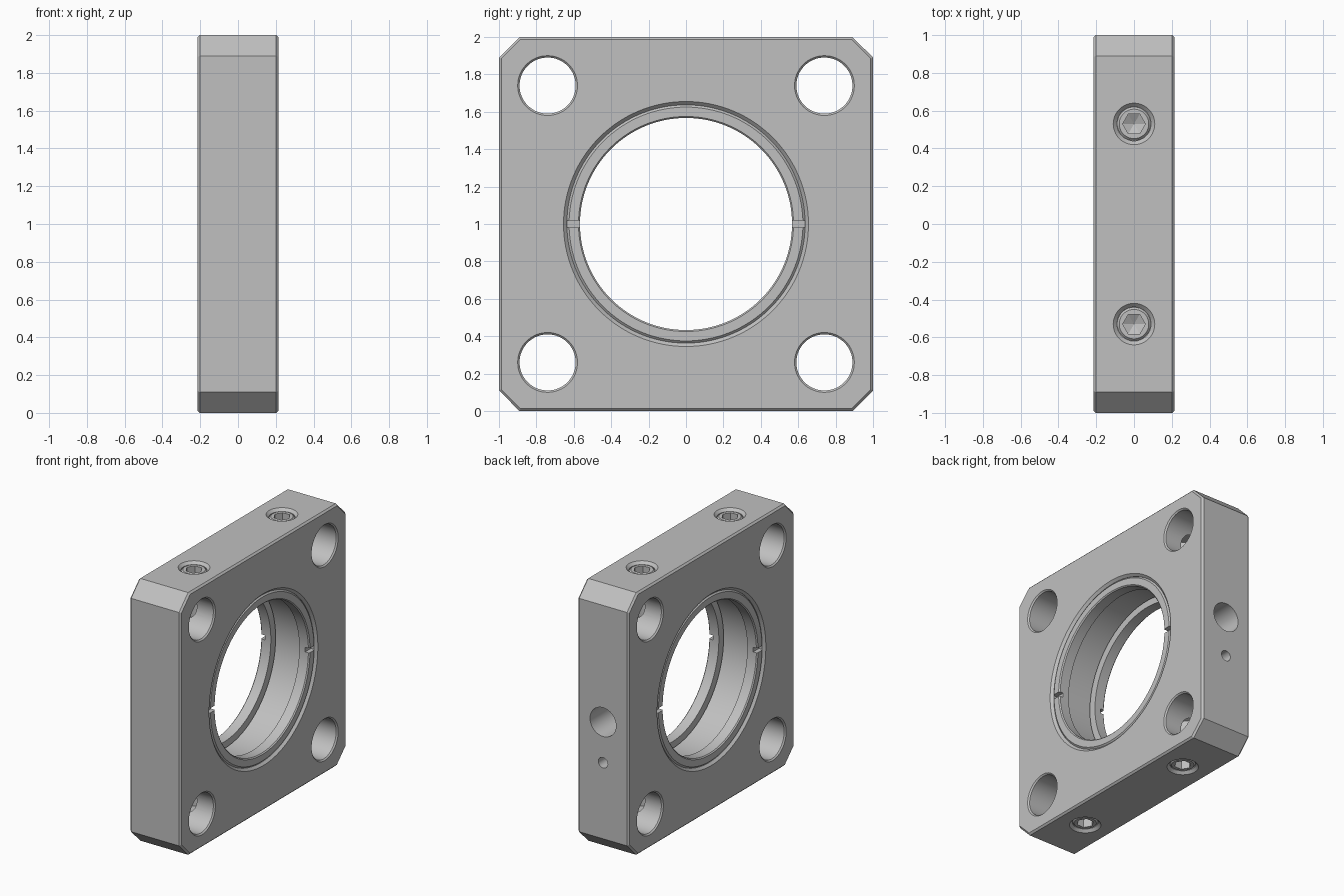
import bpy, bmesh, math
from mathutils import Matrix, Vector

if "Cube" in bpy.data.objects:
    bpy.data.objects.remove(bpy.data.objects["Cube"])

# One metal colour for the whole mount
grey = bpy.data.materials.new("satin_grey")
grey.use_nodes = True
colour = (0.53, 0.53, 0.53, 1)
grey.diffuse_color = colour
grey.node_tree.nodes["Principled BSDF"].inputs["Base Color"].default_value = colour

HALF = 0.215          # half thickness of the plate
CENTRE = Vector((0, 0, 1))


def to_object(name, bm):
    bmesh.ops.recalc_face_normals(bm, faces=bm.faces)
    mesh = bpy.data.meshes.new(name)
    bm.to_mesh(mesh)
    bm.free()
    mesh.materials.append(grey)
    ob = bpy.data.objects.new(name, mesh)
    bpy.context.collection.objects.link(ob)
    return ob


def lathe(name, profile, origin, axis, segments=48, ring=False):
    """Turn (radius, height) points around an axis; ring=True closes the profile."""
    bm = bmesh.new()
    loops = []
    for r, h in profile:
        if r == 0:
            loops.append([bm.verts.new((0, 0, h))] * segments)
        else:
            angles = [math.tau * i / segments for i in range(segments)]
            loops.append([bm.verts.new((r * math.cos(a), r * math.sin(a), h)) for a in angles])
    pairs = list(zip(loops, loops[1:]))
    if ring:
        pairs.append((loops[-1], loops[0]))
    for a, b in pairs:
        for i in range(segments):
            j = (i + 1) % segments
            corners = list(dict.fromkeys((a[i], a[j], b[j], b[i])))
            bm.faces.new(corners)
    turn = Vector(axis).to_track_quat('Z', 'Y').to_matrix().to_4x4()
    bm.transform(Matrix.Translation(origin) @ turn)
    return to_object(name, bm)


def box(name, centre, size):
    bm = bmesh.new()
    bmesh.ops.create_cube(bm, size=1)
    bm.transform(Matrix.Translation(centre) @ Matrix.Diagonal((*size, 1)))
    return to_object(name, bm)


def cut(ob, cutters):
    """Subtract the cutters for good, then remove them."""
    for c in cutters:
        mod = ob.modifiers.new("cut", 'BOOLEAN')
        mod.operation = 'DIFFERENCE'
        mod.solver = 'EXACT'
        mod.object = c
    graph = bpy.context.evaluated_depsgraph_get()
    graph.update()
    mesh = bpy.data.meshes.new_from_object(ob.evaluated_get(graph))
    ob.modifiers.clear()
    ob.data = mesh
    mesh.materials.clear()
    mesh.materials.append(grey)
    mesh.polygons.foreach_set("material_index", [0] * len(mesh.polygons))
    for c in cutters:
        bpy.data.objects.remove(c)


def hole(r, depth, bevel, origin, axis, tip=0.0, segments=48):
    """Blind hole cutter sunk along -axis, with a bevelled mouth."""
    e = 0.02
    profile = [(0, e), (r + bevel + e * (bevel > 0), e)]
    if bevel:
        profile.append((r, -bevel))
    profile.append((r, -depth))
    profile.append((0, -depth - tip))
    return lathe("hole_cutter", profile, origin, axis, segments)


# Square plate with cut corners and fine edge bevels
def octagon(inset):
    s, a = 1 - inset, 0.89 - 0.414 * inset
    quarter = [(s, a), (a, s)]
    points = []
    for k in range(4):
        for y, z in quarter:
            for _ in range(k):
                y, z = -z, y
            points.append((y, z))
    return points


bm = bmesh.new()
bevel = 0.013
sections = []
for x, inset in ((-HALF, bevel), (-HALF + bevel, 0), (HALF - bevel, 0), (HALF, bevel)):
    sections.append([bm.verts.new((x, y, z + 1)) for y, z in octagon(inset)])
for a, b in zip(sections, sections[1:]):
    for i in range(8):
        j = (i + 1) % 8
        bm.faces.new((a[i], a[j], b[j], b[i]))
bm.faces.new(sections[0])
bm.faces.new(sections[-1])
plate = to_object("mount_plate", bm)

# Stepped central bore
half_bore = [(0.61, 0.11), (0.637, 0.11), (0.637, 0.197), (0.675, 0.235), (0, 0.235)]
bore = [(r, -h) for r, h in reversed(half_bore)] + half_bore
cutters = [lathe("bore_cutter", bore, CENTRE, (1, 0, 0), 128)]

# Four through holes for rods, bevelled at both mouths
half_rod = [(0.15, HALF - 0.01), (0.18, HALF + 0.02), (0, HALF + 0.02)]
rod = [(r, -h) for r, h in reversed(half_rod)] + half_rod
for y in (-0.74, 0.74):
    for z in (-0.74, 0.74):
        cutters.append(lathe("rod_cutter", rod, CENTRE + Vector((0, y, z)), (1, 0, 0), 64))

# Screw bores in the top and bottom edges
screw_places = [(y, side) for y in (-0.53, 0.53) for side in (1, -1)]
for y, side in screw_places:
    cutters.append(hole(0.09, 0.42, 0.02, CENTRE + Vector((0, y, side)), (0, 0, side), 0.03))

# Post hole and small pin hole in the back edge
cutters.append(hole(0.11, 0.25, 0, Vector((0, 1, 1)), (0, 1, 0), 0.04))
cutters.append(hole(0.04, 0.1, 0, Vector((0, 1, 0.69)), (0, 1, 0), 0.02, 32))
cut(plate, cutters)
parts = [plate]

# Slotted retaining rings, one at each mouth of the bore
ring_profile = [(0.575, 0.205), (0.625, 0.205), (0.639, 0.192), (0.639, 0.12),
                (0.567, 0.12), (0.567, 0.197)]
for side, label in ((1, "left"), (-1, "right")):
    ring = lathe(label + "_retaining_ring", ring_profile, CENTRE, (side, 0, 0), 128, True)
    slot = box("slot_cutter", CENTRE + Vector((side * 0.2, 0, 0)), (0.06, 1.5, 0.035))
    cut(ring, [slot])
    parts.append(ring)

# Set screws with hexagonal sockets
screw_profile = [(0, -0.015), (0.078, -0.015), (0.0895, -0.027), (0.0895, -0.14), (0, -0.14)]
for y, side in screw_places:
    name = ("back" if y > 0 else "front") + ("_top" if side > 0 else "_bottom") + "_set_screw"
    place = CENTRE + Vector((0, y, side))
    screw = lathe(name, screw_profile, place, (0, 0, side))
    cut(screw, [hole(0.06, 0.08, 0, place, (0, 0, side), 0.03, 6)])
    parts.append(screw)

# Smooth the turned walls and keep the machined edges crisp
bpy.ops.object.select_all(action='DESELECT')
for ob in parts:
    ob.select_set(True)
    bpy.context.view_layer.objects.active = ob
bpy.ops.object.shade_smooth_by_angle(angle=math.radians(25))
